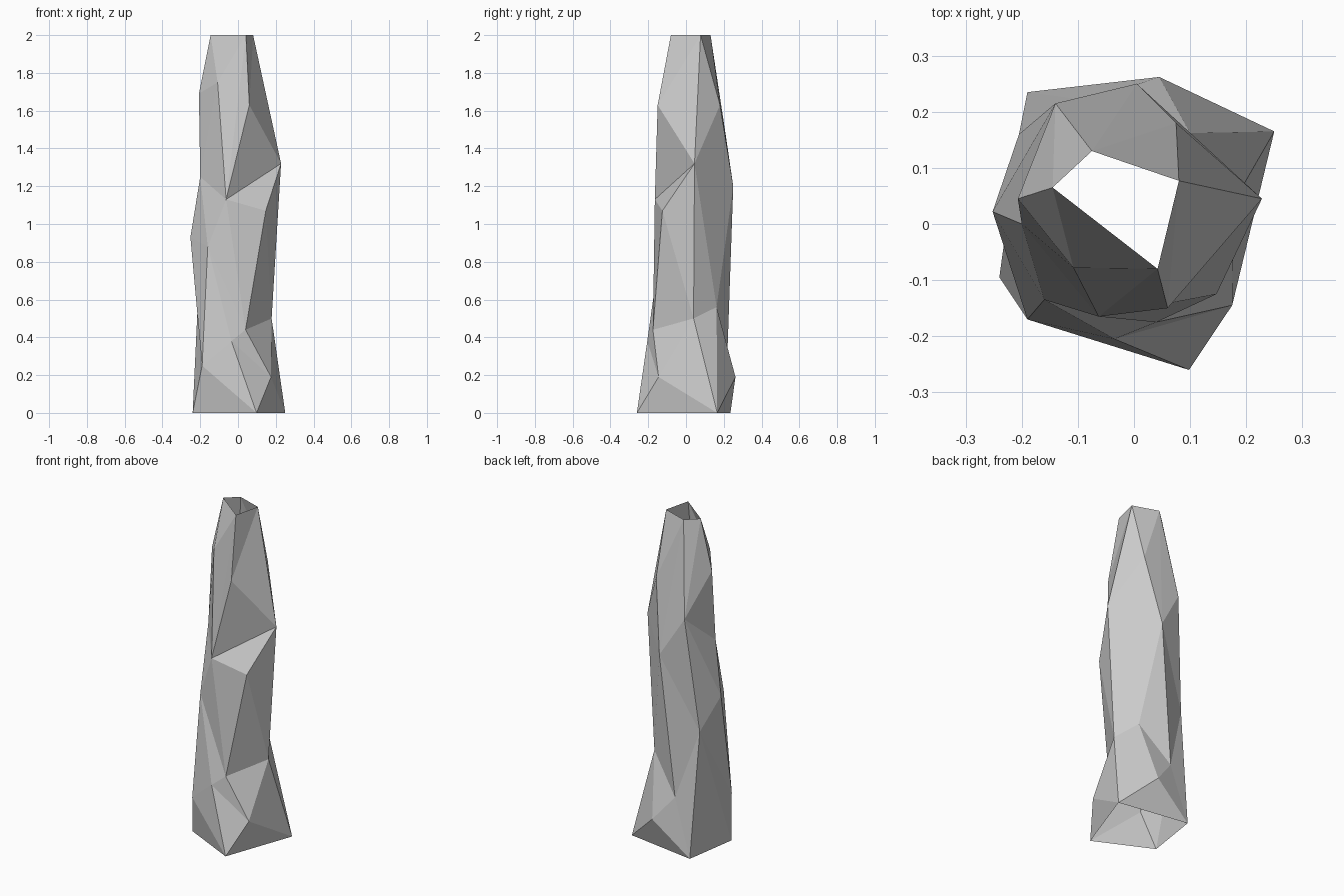
import bpy
import bmesh

if "Cube" in bpy.data.objects:
    bpy.data.objects.remove(bpy.data.objects["Cube"])

# Corner points of the faceted trunk
POINTS = {
    # top rim
    "A": (-.145, .065, 2), "B": (-.075, .13, 2), "C": (.08, .077, 2), "D": (.042, -.08, 2),
    # foot rim
    "P": (.098, -.26, 0), "Q": (.25, .165, 0), "R": (-.19, .235, 0), "S": (-.24, -.095, 0),
    # front and right
    "a": (.06, -.15, 1.63), "b": (.228, .045, 1.32), "c": (-.063, -.165, 1.13),
    "d": (.147, -.125, 1.07), "h": (.04, -.175, .44), "i": (.178, .04, .5),
    "k": (.175, -.145, .19), "l": (-.035, -.205, .38),
    # left
    "e": (-.207, .045, 1.69), "f": (-.252, .022, .93), "g": (-.16, -.135, .88),
    "j": (-.19, -.17, .25), "n": (-.108, -.078, 1.75), "s": (-.2, 0, 1.25),
    # back
    "m": (.075, .18, 1.63), "o": (.005, .25, 1.2), "p": (-.14, .215, 1.44),
    "q": (.1, .162, .56), "r": (-.08, .22, .34), "t": (.045, .262, .19), "u": (-.205, .16, .75),
}

# Crease lines running from top rim to foot, in order around the trunk
CREASES = ["CbiQ", "DabdhkP", "DachkP", "DcglP", "DncgjP", "AnsgjS", "AesfjS",
           "ApfuS", "BpuR", "BorR", "BmoqtR", "BmoqtQ", "CbiqQ"]


def stitch(bm, verts, right, left):
    """Fill the strip between two creases, stepping to the higher next point."""
    ri = li = 0
    while ri < len(right) - 1 or li < len(left) - 1:
        r, l = right[ri], left[li]
        next_r = right[ri + 1:ri + 2]
        next_l = left[li + 1:li + 2]
        zr = POINTS[next_r][2] if next_r else -1
        zl = POINTS[next_l][2] if next_l else -1
        if zr >= zl and next_l != r:
            ri += 1
            new = next_r
        else:
            li += 1
            new = next_l
        if len({l, new, r}) == 3:
            bm.faces.new((verts[l], verts[new], verts[r]))


# Trunk: open faceted tube
bm = bmesh.new()
verts = {k: bm.verts.new(co) for k, co in POINTS.items()}
for n, crease in enumerate(CREASES):
    stitch(bm, verts, crease, CREASES[(n + 1) % len(CREASES)])
mesh = bpy.data.meshes.new("trunk")
bm.to_mesh(mesh)
bm.free()
trunk = bpy.data.objects.new("trunk", mesh)
bpy.context.collection.objects.link(trunk)
